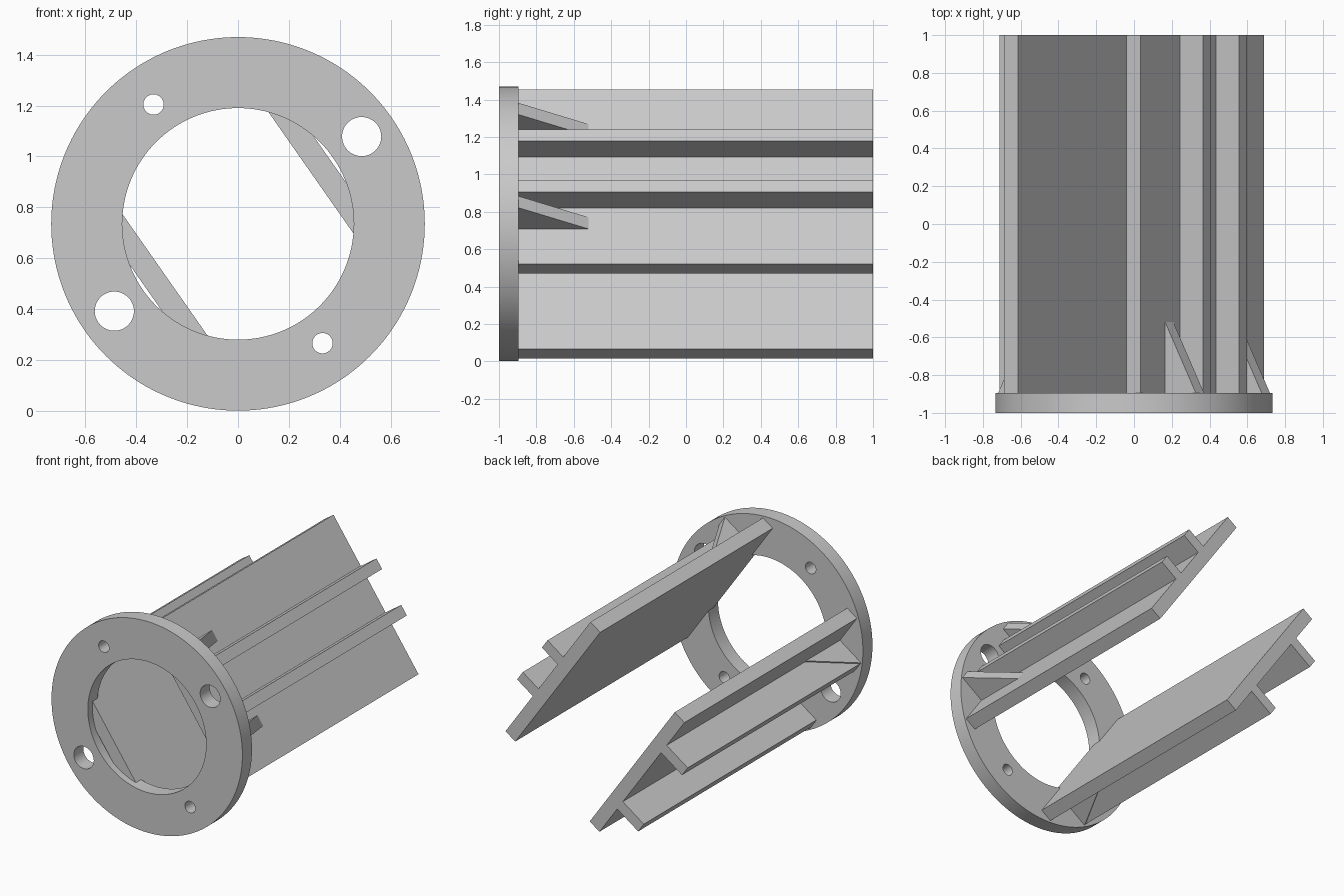
import bpy
import bmesh
from math import radians
from mathutils import Matrix, Vector

cube = bpy.data.objects.get("Cube")
if cube:
    bpy.data.objects.remove(cube, do_unlink=True)

AXIS_Z = 0.735                # height of the flange axis
FRONT, FLANGE_BACK, BACK = -1.0, -0.895, 1.0
TILT = radians(-35)           # lifts the outward direction of a rail up from +x

grey = bpy.data.materials.new("light grey")
grey.use_nodes = True
COLOUR = (0.59, 0.59, 0.59, 1)
grey.diffuse_color = COLOUR
grey.node_tree.nodes["Principled BSDF"].inputs["Base Color"].default_value = COLOUR


def make_object(name, bm):
    bmesh.ops.recalc_face_normals(bm, faces=bm.faces)
    mesh = bpy.data.meshes.new(name)
    bm.to_mesh(mesh)
    bm.free()
    mesh.materials.append(grey)
    obj = bpy.data.objects.new(name, mesh)
    bpy.context.collection.objects.link(obj)
    return obj


def disc(name, x, z, radius, y0, y1, segments):
    """Cylinder along y."""
    bm = bmesh.new()
    place = Matrix.Translation((x, (y0 + y1) / 2, z)) @ Matrix.Rotation(radians(90), 4, "X")
    bmesh.ops.create_cone(bm, cap_ends=True, segments=segments, radius1=radius,
                          radius2=radius, depth=y1 - y0, matrix=place)
    return make_object(name, bm)


def prism(name, profile, offset, side):
    """Extrude a closed profile by an offset; points are (outward, y, along the plate)."""
    bm = bmesh.new()
    face = bm.faces.new([bm.verts.new(p) for p in profile])
    extruded = bmesh.ops.extrude_face_region(bm, geom=[face])["geom"]
    bmesh.ops.translate(bm, vec=Vector(offset),
                        verts=[v for v in extruded if isinstance(v, bmesh.types.BMVert)])
    turn = Matrix.Rotation(TILT + (0 if side > 0 else radians(180)), 4, "Y")
    bm.transform(Matrix.Translation((0, 0, AXIS_Z)) @ turn)
    return make_object(name, bm)


# Flange ring with centre bore and four bolt holes
flange = disc("flange_ring", 0, AXIS_Z, 0.734, FRONT, FLANGE_BACK, 160)
holes = [(0, 0, 0.455, 128)]
for s in (1, -1):
    holes += [(s * 0.486, s * 0.343, 0.077, 48), (s * -0.332, s * 0.469, 0.04, 48)]
for x, z, radius, segments in holes:
    cutter = disc("hole_cutter", x, AXIS_Z + z, radius, FRONT - 0.1, FLANGE_BACK + 0.1, segments)
    cutter.hide_render = True
    cut = flange.modifiers.new("hole", "BOOLEAN")
    cut.operation, cut.solver, cut.object = "DIFFERENCE", "EXACT", cutter
    bpy.context.view_layer.objects.active = flange
    bpy.ops.object.modifier_apply(modifier=cut.name)
    bpy.data.objects.remove(cutter, do_unlink=True)
flange.data.shade_smooth()
flange.data.set_sharp_from_angle(angle=radians(30))

# Two opposite rails, each a plate with two ribs and two gussets;
# the ribs of the right rail are taller and set wider apart
INNER, OUTER, GUSSET_TOP, THICK = 0.35, 0.441, 0.639, 0.076
PLATE_FRONT = -0.95           # the plate reaches part way into the bore
for side, label, rib_top, rib_start in ((1, "left", 0.588, 0.128),
                                        (-1, "right", 0.638, 0.256)):
    def bar(name, y0, n0, n1, t0, t1):
        prism(f"{label}_{name}", [(n0, y0, t0), (n1, y0, t0), (n1, y0, t1), (n0, y0, t1)],
              (0, BACK - y0, 0), side)

    bar("plate", PLATE_FRONT, INNER, OUTER, -0.57, 0.57)
    for s, end in ((side, "upper"), (-side, "lower")):
        bar(f"{end}_rib", FLANGE_BACK, OUTER, rib_top, s * rib_start, s * (rib_start + THICK))
        prism(f"{label}_{end}_gusset",
              [(OUTER, FLANGE_BACK, s * 0.266), (GUSSET_TOP, FLANGE_BACK, s * 0.266),
               (OUTER, -0.52, s * 0.266)], (0, 0, s * THICK), side)
